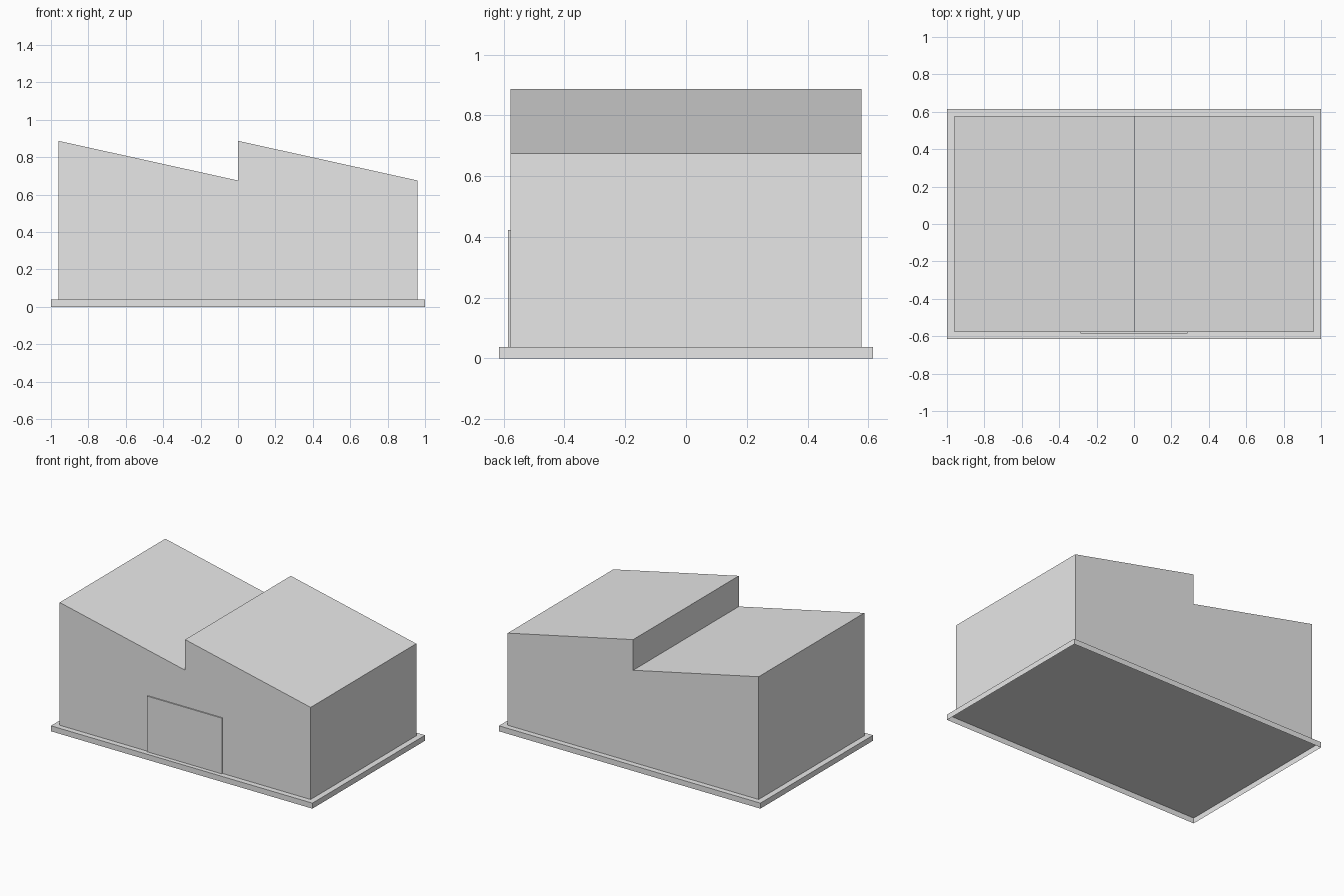
import bpy
import bmesh

if "Cube" in bpy.data.objects:
    bpy.data.objects.remove(bpy.data.objects["Cube"])

grey = bpy.data.materials.new("light grey")
grey.diffuse_color = (0.8, 0.8, 0.8, 1.0)
grey.use_nodes = True
grey.node_tree.nodes["Principled BSDF"].inputs["Base Color"].default_value = grey.diffuse_color


def extrude_profile(name, profile, y0, y1, open_bottom=None):
    """Extrude an (x, z) outline along y; drop faces lying flat at open_bottom."""
    bm = bmesh.new()
    front = bm.faces.new([bm.verts.new((x, y0, z)) for x, z in profile])
    ext = bmesh.ops.extrude_face_region(bm, geom=[front], use_keep_orig=True)
    verts = [g for g in ext["geom"] if isinstance(g, bmesh.types.BMVert)]
    bmesh.ops.translate(bm, verts=verts, vec=(0, y1 - y0, 0))
    bmesh.ops.recalc_face_normals(bm, faces=bm.faces)
    if open_bottom is not None:
        low = [f for f in bm.faces
               if all(abs(v.co.z - open_bottom) < 1e-4 for v in f.verts)]
        bmesh.ops.delete(bm, geom=low, context='FACES_ONLY')
    mesh = bpy.data.meshes.new(name)
    bm.to_mesh(mesh)
    bm.free()
    mesh.materials.append(grey)
    obj = bpy.data.objects.new(name, mesh)
    bpy.context.collection.objects.link(obj)
    return obj


def rectangle(half_width, z0, z1):
    return [(-half_width, z0), (half_width, z0), (half_width, z1), (-half_width, z1)]


BASE_TOP, EAVE, RIDGE = 0.038, 0.675, 0.887
HALF_X, HALF_Y = 0.96, 0.577

# Thin plinth, hollow underneath
extrude_profile("plinth", rectangle(1.0, 0, BASE_TOP), -0.615, 0.615, open_bottom=0)

# Hall with two sawtooth roof bays
sawtooth = [(-HALF_X, BASE_TOP), (HALF_X, BASE_TOP), (HALF_X, EAVE),
            (0, RIDGE), (0, EAVE), (-HALF_X, RIDGE)]
extrude_profile("sawtooth_hall", sawtooth, -HALF_Y, HALF_Y, open_bottom=BASE_TOP)

# Wide door panel on the front wall
extrude_profile("front_door", rectangle(0.287, BASE_TOP, 0.423), -0.585, -HALF_Y + 0.002)
